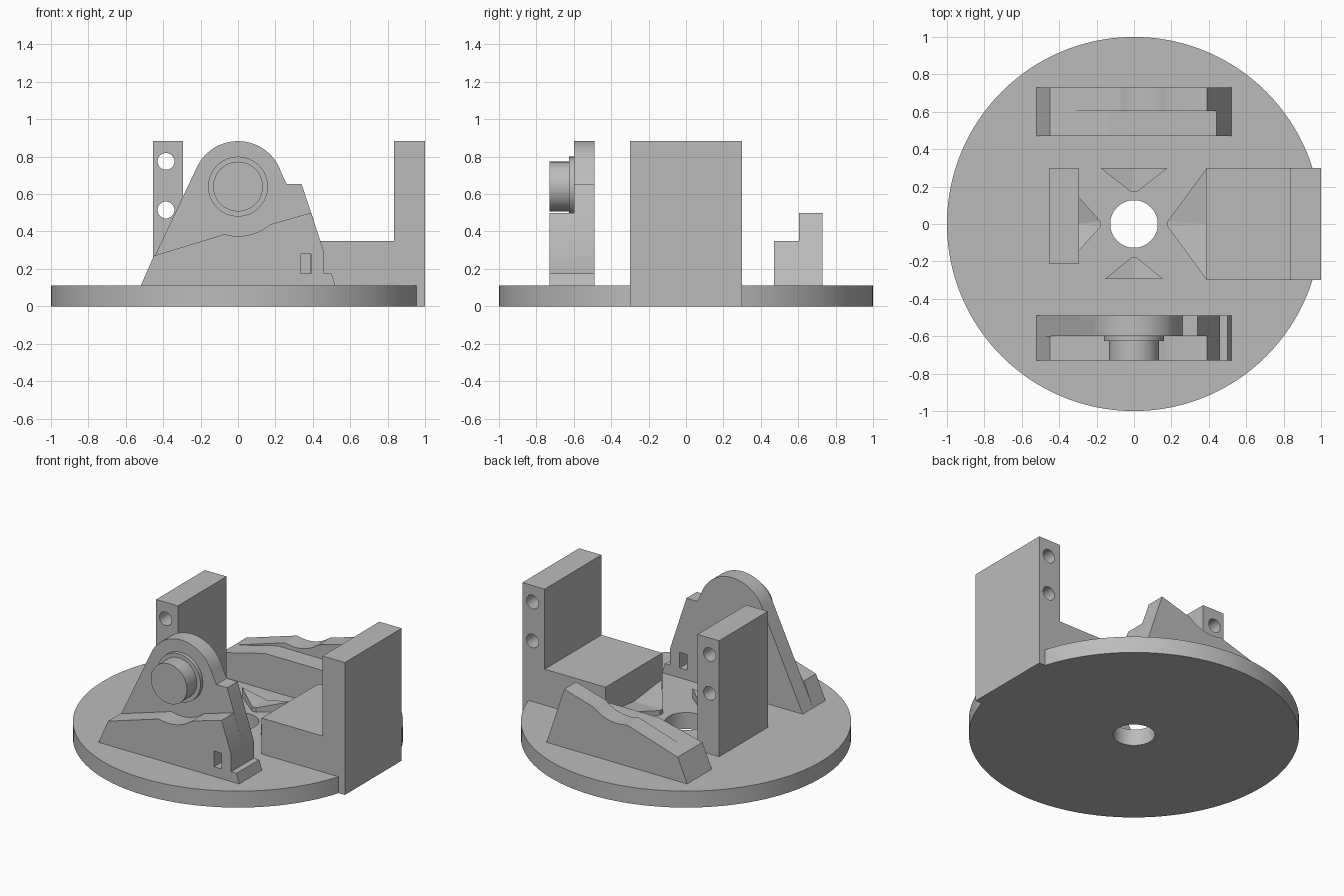
import bpy
import bmesh
from math import sin, cos, pi, radians
from mathutils import Matrix, Vector

if "Cube" in bpy.data.objects:
    bpy.data.objects.remove(bpy.data.objects["Cube"])

# Single machined grey
grey = bpy.data.materials.new("machined_grey")
grey.use_nodes = True
tone = (0.5, 0.5, 0.5, 1)
grey.diffuse_color = tone
grey.node_tree.nodes["Principled BSDF"].inputs["Base Color"].default_value = tone


def finish(name, bm):
    bmesh.ops.recalc_face_normals(bm, faces=bm.faces)
    mesh = bpy.data.meshes.new(name)
    bm.to_mesh(mesh)
    bm.free()
    mesh.materials.append(grey)
    obj = bpy.data.objects.new(name, mesh)
    bpy.context.collection.objects.link(obj)
    return obj


def box(name, lo, hi):
    bm = bmesh.new()
    bmesh.ops.create_cube(bm, size=1)
    for v in bm.verts:
        v.co = Vector([(a + b) / 2 + c * (b - a) for a, b, c in zip(lo, hi, v.co)])
    return finish(name, bm)


def prism(name, profile, y0, y1):
    """Extrude an x-z profile along y."""
    bm = bmesh.new()
    face = bm.faces.new([bm.verts.new((x, y0, z)) for x, z in profile])
    new = bmesh.ops.extrude_face_region(bm, geom=[face])["geom"]
    verts = [g for g in new if isinstance(g, bmesh.types.BMVert)]
    bmesh.ops.translate(bm, verts=verts, vec=(0, y1 - y0, 0))
    return finish(name, bm)


def cylinder(name, radius, centre, depth, along_y=False, segments=64):
    bm = bmesh.new()
    bmesh.ops.create_cone(bm, cap_ends=True, segments=segments,
                          radius1=radius, radius2=radius, depth=depth)
    if along_y:
        bm.transform(Matrix.Rotation(pi / 2, 4, 'X'))
    bm.transform(Matrix.Translation(centre))
    return finish(name, bm)


def activate(obj):
    bpy.ops.object.select_all(action='DESELECT')
    obj.select_set(True)
    bpy.context.view_layer.objects.active = obj


def smooth(obj):
    activate(obj)
    bpy.ops.object.shade_smooth_by_angle(angle=radians(30))


def cut(obj, cutter):
    mod = obj.modifiers.new("cut", 'BOOLEAN')
    mod.operation = 'DIFFERENCE'
    mod.solver = 'EXACT'
    mod.object = cutter
    activate(obj)
    bpy.ops.object.modifier_apply(modifier=mod.name)
    bpy.data.objects.remove(cutter)


def arc(radius, start, end, steps):
    """Points around the bearing axis, in degrees."""
    angles = [radians(start + (end - start) * i / steps) for i in range(steps + 1)]
    return [(radius * cos(a), AXIS + radius * sin(a)) for a in angles]


AXIS = 0.64
DECK = 0.11
BASE = DECK - 0.01

# Round base plate with centre hole
base = cylinder("base_plate", 1, (0, 0, DECK / 2), DECK, segments=160)
cut(base, cylinder("centre_cutter", 0.127, (0, 0, 0), 1))
smooth(base)

# Front bearing bracket: thin tall plate and thick lower step
saddle = [(-0.45, 0.27)] + arc(0.265, -106, -50, 14) + [(0.39, 0.5)]
foot = [(0.46, 0.29), (0.46, 0.175), (0.5, 0.175), (0.52, DECK)]
tall = [(-0.52, DECK)] + arc(0.243, 154, 18, 32)
tall += [(0.26, 0.655), (0.34, 0.655)] + foot
parts = [
    prism("front_bracket_plate", tall, -0.6, -0.49),
    prism("front_bracket_step", [(-0.52, DECK)] + saddle + foot, -0.73, -0.6),
]
for part in parts:
    cut(part, box("slot_cutter", (0.335, -1, 0.175), (0.39, -0.4, 0.28)))
    smooth(part)

# Bearing boss and collar
smooth(cylinder("bearing_collar", 0.16, (0, -0.61, AXIS), 0.03, True))
smooth(cylinder("bearing_boss", 0.133, (0, -0.66, AXIS), 0.14, True))

# Back bracket: curved half behind, levelled half in front
lower = [(-0.52, DECK)] + saddle + [(0.52, DECK)]
ledge = [(-0.52, DECK), (-0.45, 0.27), (-0.13, 0.35), (0.44, 0.35), (0.52, DECK)]
smooth(prism("back_bracket_saddle", lower, 0.603, 0.73))
prism("back_bracket_ledge", ledge, 0.47, 0.603)

# Right-hand L block, with blind bolt holes in its back face
block = [(0.385, 0), (1, 0), (1, 0.885), (0.835, 0.885), (0.835, 0.35), (0.385, 0.35)]
l_block = prism("l_block", block, -0.3, 0.3)
post = box("side_post", (-0.455, -0.215, BASE), (-0.295, 0.3, 0.885))
for z in (0.775, 0.515):
    cut(l_block, cylinder("bolt_cutter", 0.045, (0.925, 0.3, z), 0.5, True, 32))
    cut(post, cylinder("bolt_cutter", 0.045, (-0.385, 0, z), 2, True, 32))
smooth(l_block)
smooth(post)


def rib(name, turn, near, far, half):
    """Low wedge with a shallow valley, pointing at the centre hole."""
    bm = bmesh.new()
    plan = [(near, -0.015, 0.14), (far, -half, 0.175), (far, 0, 0.14),
            (far, half, 0.175), (near, 0.015, 0.14)]
    top = [bm.verts.new(p) for p in plan]
    low = [bm.verts.new((x, y, BASE)) for x, y, z in plan]
    for tri in ((0, 1, 2), (0, 2, 4), (2, 3, 4)):
        bm.faces.new([top[i] for i in tri])
    bm.faces.new(low)
    for i in range(5):
        j = (i + 1) % 5
        bm.faces.new((top[i], top[j], low[j], low[i]))
    bm.transform(Matrix.Rotation(radians(turn), 4, 'Z'))
    return finish(name, bm)


# Four ribs around the centre hole
rib("right_rib", 0, 0.18, 0.39, 0.3)
rib("back_rib", 90, 0.17, 0.3, 0.18)
rib("left_rib", 180, 0.18, 0.3, 0.15)
rib("front_rib", 270, 0.18, 0.295, 0.157)
